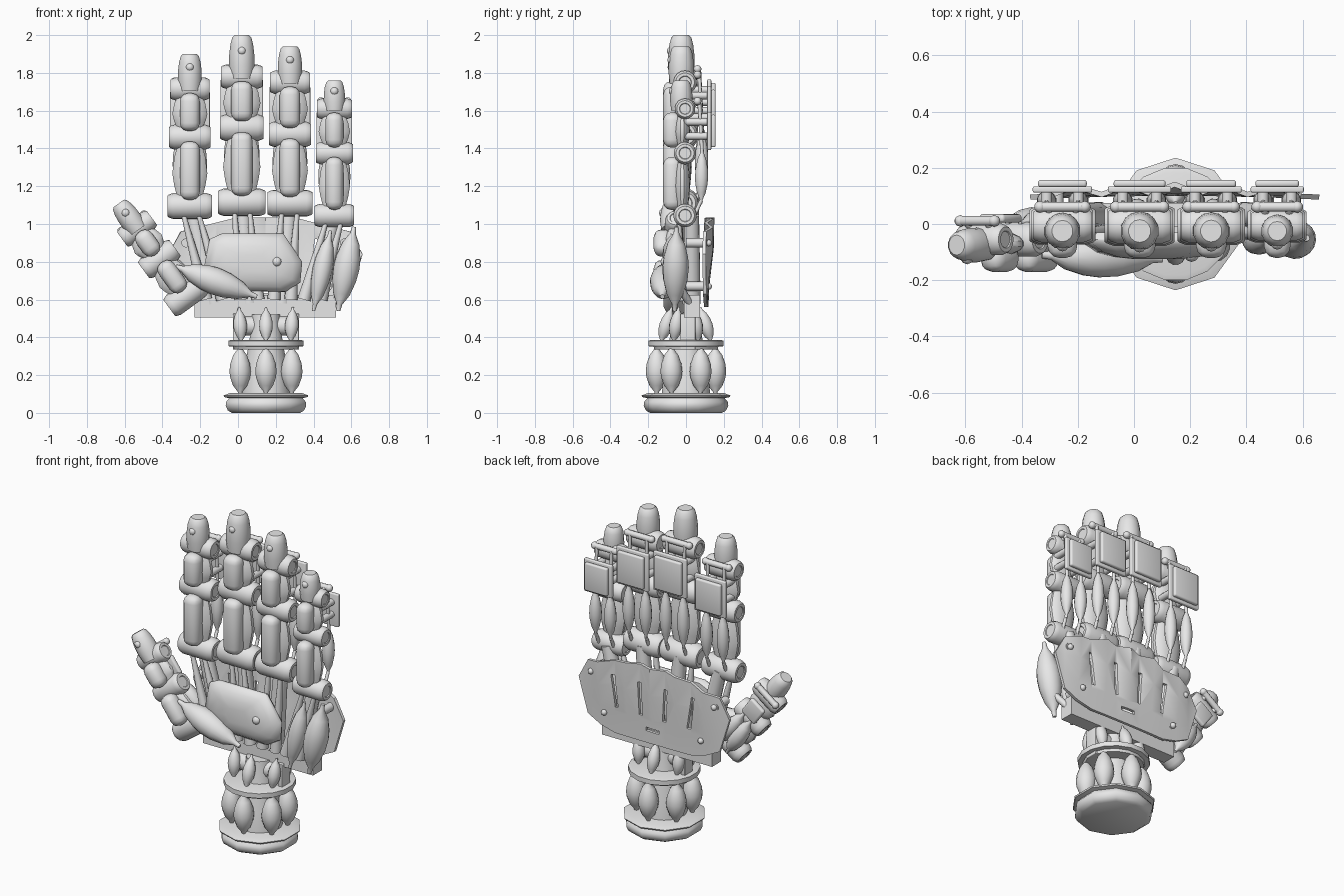
import bpy, bmesh, math
from mathutils import Matrix, Vector

if "Cube" in bpy.data.objects:
    bpy.data.objects.remove(bpy.data.objects["Cube"])

grey = bpy.data.materials.new("light_grey")
grey.use_nodes = True
grey.diffuse_color = (0.8, 0.8, 0.8, 1)
grey.node_tree.nodes["Principled BSDF"].inputs["Base Color"].default_value = (0.8, 0.8, 0.8, 1)

M = Matrix.Identity(4)   # frame in which parts are placed
parts = []


def finish(name, bm):
    bmesh.ops.remove_doubles(bm, verts=bm.verts, dist=0.0001)
    bm.transform(M)
    bmesh.ops.recalc_face_normals(bm, faces=bm.faces)
    me = bpy.data.meshes.new(name)
    bm.to_mesh(me)
    bm.free()
    me.materials.append(grey)
    ob = bpy.data.objects.new(name, me)
    bpy.context.collection.objects.link(ob)
    parts.append(ob)
    return ob


def loft(name, rings):
    """Skin closed rings of points and cap both ends."""
    bm = bmesh.new()
    vs = [[bm.verts.new(p) for p in ring] for ring in rings]
    n = len(vs[0])
    for a, b in zip(vs, vs[1:]):
        for i in range(n):
            j = (i + 1) % n
            bm.faces.new((a[i], a[j], b[j], b[i]))
    bm.faces.new(vs[0])
    bm.faces.new(vs[-1])
    return finish(name, bm)


def lathe(name, profile, a, b, n=14, flat=1.0):
    """Turn (radius, 0..1 along) about the line a-b; flat squashes one way."""
    a, b = Vector(a), Vector(b)
    q = (b - a).to_track_quat('Z', 'Y')
    rings = []
    for r, t in profile:
        ring = []
        for i in range(n):
            w = 2 * math.pi * (i + 0.5) / n
            ring.append(a.lerp(b, t) + q @ Vector((r * math.cos(w), r * flat * math.sin(w), 0)))
        rings.append(ring)
    return loft(name, rings)


def rod(name, a, b, r, r2=None, n=10):
    return lathe(name, [(r, 0), (r if r2 is None else r2, 1)], a, b, n)


def spindle(name, a, b, r, n=12):
    prof = [(0.16, 0), (0.22, 0.08), (0.66, 0.2), (0.93, 0.36), (1, 0.48),
            (0.92, 0.63), (0.64, 0.8), (0.22, 0.92), (0.16, 1)]
    return lathe(name, [(r * k, t) for k, t in prof], a, b, n)


def ball(name, c, r):
    bm = bmesh.new()
    bmesh.ops.create_uvsphere(bm, u_segments=10, v_segments=6, radius=r,
                              matrix=Matrix.Translation(c))
    return finish(name, bm)


def box(name, c, size, bevel=0.0, turn=0.0):
    bm = bmesh.new()
    bmesh.ops.create_cube(bm, size=1, matrix=Matrix.Translation(c) @ Matrix.Rotation(turn, 4, 'Y')
                          @ Matrix.Diagonal((*size, 1)))
    if bevel:
        bmesh.ops.bevel(bm, geom=bm.edges[:], offset=bevel, segments=3, profile=0.5,
                        affect='EDGES', clamp_overlap=True)
    return finish(name, bm)


def knuckle(name, z, w, r):
    h = w / 2
    lathe(name, [(r * 0.5, 0.02), (r * 0.55, 0), (r * 0.8, 0), (r * 0.88, 0.03), (r, 0.13), (r, 0.87),
                 (r * 0.88, 0.97), (r * 0.8, 1), (r * 0.55, 1), (r * 0.5, 0.98)], (-h, 0, z), (h, 0, z), 18)


def finger(name, base, mid, dist, tip, w, backed=True):
    r = 0.295 * w
    # hinge barrels
    knuckle(name + "_base_knuckle", base, w, r)
    knuckle(name + "_middle_knuckle", mid, w * 0.93, r * 0.96)
    knuckle(name + "_tip_knuckle", dist, w * 0.88, r * 0.88)
    # bones with a bulging sleeve and a rounded front guard
    for part, lo, hi in (("lower", base, mid), ("upper", mid, dist)):
        k = w * 0.405
        lathe(f"{name}_{part}_sleeve", [(k * 0.7, 0), (k * 0.9, 0.25), (k, 0.45), (k * 0.88, 0.75),
              (k * 0.66, 1)], (0, -0.015, lo + 0.04), (0, -0.015, hi - 0.03), 14, 0.5)
        box(f"{name}_{part}_guard", (0, -0.066, (lo + hi) / 2 + 0.005),
            (w * 0.45, 0.1, hi - lo - r * 0.8), 0.042)
    # fingertip and touch sensor
    t, d = w * 0.275, dist - 0.01
    lathe(name + "_fingertip", [(t * 0.9, 0), (t, 0.3), (t * 0.99, 0.55), (t * 0.9, 0.78),
          (t * 0.76, 0.94), (t * 0.58, 1)], (0, -0.02, d), (0, -0.02, tip), 14, 1.02)
    ball(name + "_touch_sensor", (0, -0.01 - t * 0.92, dist + (tip - dist) * 0.62), 0.023)
    # rear hinge rod with ball ends
    e, zr = w * 0.34, dist + 0.04
    rod(name + "_rear_rod", (-e, 0.066, zr), (e, 0.066, zr), 0.018)
    for s in (-1, 1):
        side = "left" if s > 0 else "right"
        ball(f"{name}_{side}_rod_end", (s * e, 0.066, zr), 0.021)
        rod(f"{name}_{side}_rod_link", (s * e * 0.6, 0.02, dist), (s * e * 0.6, 0.066, zr), 0.015)
        if not backed:
            continue
        # drive muscles and their wires
        x = s * w * 0.24
        spindle(f"{name}_{side}_muscle", (x, 0.085, base + 0.06), (x, 0.09, mid + 0.03), 0.036)
        rod(f"{name}_{side}_lower_wire", (x, 0.05, base), (x, 0.085, base + 0.08), 0.01)
        rod(f"{name}_{side}_upper_wire", (x, 0.09, mid), (x, 0.075, zr), 0.01)
        for z in (mid + 0.09, dist - 0.07):
            rod(f"{name}_{side}_standoff", (x, 0.0, z), (x, 0.125, z), 0.02)
    if backed:
        # back armour plate in two tiers
        zc = (mid + dist) / 2
        box(name + "_back_plate", (0, 0.128, zc), (w * 0.9, 0.022, w * 0.96), 0.006)
        box(name + "_back_plate_top", (0, 0.149, zc), (w * 0.74, 0.026, w * 0.82), 0.01)


# four fingers with their tendons and palm bones
fingers = [("index", -0.255, 1.095, 1.46, 1.715, 1.90, 0.235),
           ("middle", 0.02, 1.115, 1.51, 1.78, 2.0, 0.25),
           ("ring", 0.275, 1.11, 1.475, 1.75, 1.94, 0.24),
           ("little", 0.51, 1.045, 1.375, 1.61, 1.76, 0.21)]
CX = 0.148
for name, x, base, mid, dist, tip, w in fingers:
    M = Matrix.Translation((x, -0.005, 0))
    finger(name, base, mid, dist, tip, w)
    M = Matrix.Identity(4)
    xb = CX + (x - CX) * 0.68
    rod(name + "_palm_bone", (xb, 0.03, 0.58), (x, 0.03, base), 0.05, 0.04)
    for s in (-1, 1):
        rod(name + "_tendon", (xb + s * 0.045, -0.03, 0.6), (x + s * 0.04, -0.035, base - 0.02),
            0.035, 0.011)

# thumb leaning out to the side
M = Matrix.Translation((-0.275, -0.055, 0.62)) @ Matrix.Rotation(-0.63, 4, 'Y')
finger("thumb", 0.0, 0.24, 0.44, 0.605, 0.22, False)
box("thumb_back_plate", (0, 0.075, 0.34), (0.11, 0.03, 0.12), 0.012)
for x in (-0.03, 0.05):
    spindle("thumb_rear_muscle", (x, 0.07, -0.02), (x * 0.7, 0.06, 0.27), 0.05)
M = Matrix.Identity(4)

# palm bar and muscles
box("palm_bar", (0.145, 0.032, 0.564), (0.75, 0.086, 0.12))
spindle("thumb_muscle", (-0.33, -0.11, 0.775), (0.1, -0.125, 0.615), 0.074, 16)
spindle("outer_palm_muscle", (0.615, -0.05, 0.985), (0.53, -0.06, 0.54), 0.07, 16)
spindle("inner_palm_muscle", (0.49, -0.05, 0.965), (0.4, -0.065, 0.54), 0.052, 16)
rod("muscle_anchor", (0.5, 0.02, 0.58), (0.56, -0.03, 0.66), 0.02)

# bulging palm pad
outline = [(-0.18, 0.77), (-0.15, 0.92), (-0.085, 0.95), (0.24, 0.95), (0.34, 0.80),
           (0.33, 0.69), (0.25, 0.64), (-0.085, 0.65)]
rings = []
for y, k in ((-0.03, 0.92), (-0.055, 1.0), (-0.072, 0.98), (-0.1, 0.82), (-0.118, 0.58), (-0.125, 0.3)):
    rings.append([(0.08 + (px - 0.08) * k, y, 0.79 + (pz - 0.79) * k) for px, pz in outline])
loft("palm_pad", rings)
ball("palm_sensor", (0.205, -0.108, 0.80), 0.027)


# fluted back-of-hand plate
def track(points, u):
    for (u0, z0), (u1, z1) in zip(points, points[1:]):
        if u <= u1:
            return z0 + (z1 - z0) * (u - u0) / (u1 - u0)
    return points[-1][1]


top = [(0, 1.035), (0.17, 1.03), (0.45, 0.96), (0.515, 0.84)]
bottom = [(0, 0.56), (0.31, 0.56), (0.45, 0.63), (0.515, 0.84)]
half = [0.085, 0.17, 0.26, 0.36, 0.45, 0.515]
cols = [-d for d in reversed(half)] + [0] + half
bm = bmesh.new()
grid = []
for i, d in enumerate(cols):
    hi, lo = track(top, abs(d)), track(bottom, abs(d))
    ridge = 0.036 if i % 2 == 0 and 0 < i < len(cols) - 1 else 0
    col = []
    for t, k in ((0, 0), (0.3, 0.25), (0.65, 0.8), (1, 0.9)):
        y = 0.118 - 0.05 * d * d + ridge * k
        col.append(bm.verts.new((0.145 + d, y, lo + (hi - lo) * t)))
    grid.append(col)
for a, b in zip(grid, grid[1:]):
    for j in range(3):
        bm.faces.new((a[j], b[j], b[j + 1], a[j + 1]))
bmesh.ops.remove_doubles(bm, verts=bm.verts, dist=0.0005)
bmesh.ops.recalc_face_normals(bm, faces=bm.faces)
bmesh.ops.solidify(bm, geom=bm.faces[:], thickness=0.018)
plate = finish("hand_back_plate", bm)

# slots cut through the plate
cutters = [box("slot_cutter", (0.145 + d, 0.12, 0.82), (0.022, 0.2, 0.2), 0, d * 0.5)
           for d in (-0.26, -0.085, 0.085, 0.26)]
cutters.append(box("slot_cutter", (0.145, 0.12, 0.645), (0.09, 0.2, 0.022)))
for c in cutters:
    c.hide_render = True
    mod = plate.modifiers.new("slot", 'BOOLEAN')
    mod.operation, mod.object, mod.solver = 'DIFFERENCE', c, 'EXACT'
cut_mesh = bpy.data.meshes.new_from_object(plate.evaluated_get(bpy.context.evaluated_depsgraph_get()))
plate.modifiers.clear()
plate.data = cut_mesh
for c in cutters:
    parts.remove(c)
    bpy.data.objects.remove(c)

# plate posts and rivets
for d, z in ((0.42, 0.9), (0.33, 0.67)):
    for s in (-1, 1):
        rod("plate_post", (0.145 + s * d, 0.0, z), (0.145 + s * d, 0.115, z), 0.025)
        ball("plate_rivet", (0.145 + s * d, 0.12, z), 0.018)

# wrist base, core and upper ring
lathe("wrist_base", [(0.19, 0), (0.212, 0.12), (0.224, 0.35), (0.222, 0.55), (0.205, 0.74),
                     (0.232, 0.8), (0.236, 0.88), (0.2, 1)], (CX, 0, 0), (CX, 0, 0.105), 10)
lathe("wrist_core", [(0.13, 0), (0.12, 0.3), (0.09, 0.65), (0.075, 1)], (CX, 0, 0.1), (CX, 0, 0.52), 16)
lathe("wrist_ring", [(0.17, 0), (0.175, 0.3), (0.203, 0.35), (0.203, 0.9), (0.185, 1)],
      (CX, 0, 0.335), (CX, 0, 0.387), 16)
rod("wrist_hinge", (CX - 0.15, 0, 0.46), (CX + 0.15, 0, 0.46), 0.052, n=16)
for s in (-1, 1):
    box("wrist_bracket", (CX + s * 0.16, 0.01, 0.43), (0.03, 0.08, 0.19), 0.004)

# wrist muscles in two tiers
for i in range(6):
    w = math.radians(90 + 60 * i)
    c, s = math.cos(w), math.sin(w)
    spindle("forearm_muscle", (CX + c * 0.158, s * 0.155, 0.09), (CX + c * 0.158, s * 0.155, 0.36), 0.058, 14)
    spindle("wrist_muscle", (CX + c * 0.15, s * 0.135, 0.37), (CX + c * 0.165, s * 0.075, 0.56), 0.037)

# smooth shading with sharp edges kept
bpy.ops.object.select_all(action='DESELECT')
for ob in parts:
    ob.select_set(True)
bpy.context.view_layer.objects.active = plate
bpy.ops.object.shade_smooth_by_angle(angle=math.radians(40))
